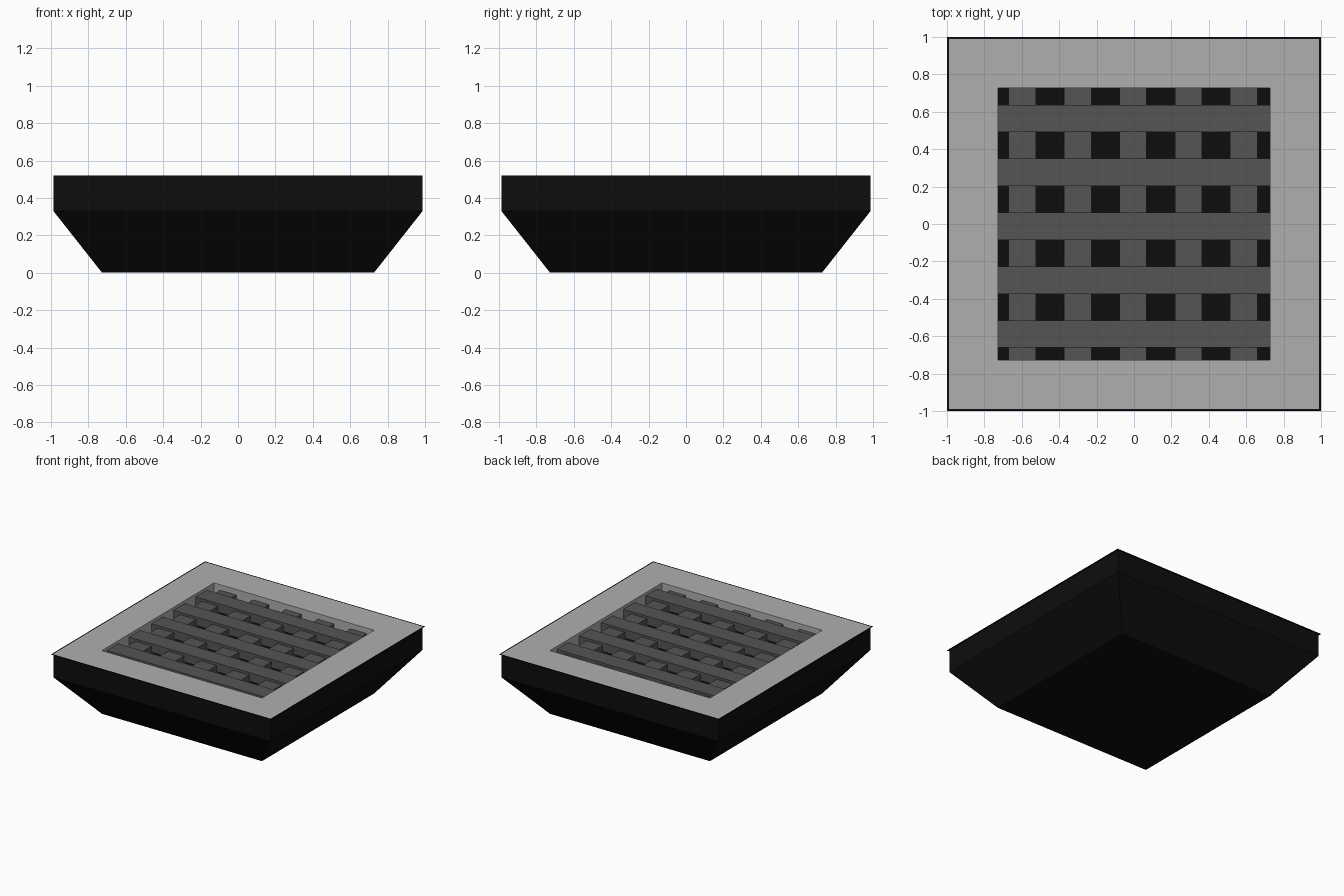
import bpy

if "Cube" in bpy.data.objects:
    bpy.data.objects.remove(bpy.data.objects["Cube"])


def material(name, value):
    mat = bpy.data.materials.new(name)
    mat.diffuse_color = (value, value, value, 1)
    mat.use_nodes = True
    mat.node_tree.nodes["Principled BSDF"].inputs["Base Color"].default_value = mat.diffuse_color
    return mat


BLACK = material("black", 0.004)
DARK = material("dark_grey", 0.09)
LIGHT = material("light_grey", 0.43)


def add_object(name, verts, faces, mat):
    mesh = bpy.data.meshes.new(name)
    mesh.from_pydata(verts, [], faces)
    mesh.materials.append(mat)
    obj = bpy.data.objects.new(name, mesh)
    bpy.context.collection.objects.link(obj)
    return obj


def square_loft(name, profile, mat, cap_first=False, cap_last=False):
    """Skin square rings given as (half width, height)."""
    verts = [(sx * r, sy * r, z) for r, z in profile
             for sx, sy in ((-1, -1), (1, -1), (1, 1), (-1, 1))]
    faces = []
    for k in range(len(profile) - 1):
        a, b = 4 * k, 4 * k + 4
        for i in range(4):
            j = (i + 1) % 4
            faces.append((a + i, a + j, b + j, b + i))
    if cap_first:
        faces.append((3, 2, 1, 0))
    if cap_last:
        n = 4 * (len(profile) - 1)
        faces.append((n, n + 1, n + 2, n + 3))
    return add_object(name, verts, faces, mat)


def bar(name, x0, x1, y0, y1, z0, z1):
    verts = [(x, y, z) for z in (z0, z1)
             for x, y in ((x0, y0), (x1, y0), (x1, y1), (x0, y1))]
    faces = [(3, 2, 1, 0), (4, 5, 6, 7), (0, 1, 5, 4),
             (1, 2, 6, 5), (2, 3, 7, 6), (3, 0, 4, 7)]
    return add_object(name, verts, faces, DARK)


TOP = 0.52
INNER = 0.728
FLOOR = 0.37

# Tapered black tub with a paper-thin overhanging lip
square_loft("tub", [(0.727, 0), (0.987, 0.33), (0.987, TOP - 0.001),
                    (1.0, TOP - 0.001), (1.0, TOP), (0.99, TOP)],
            BLACK, cap_first=True)

# Light top frame and the walls of its opening
square_loft("top_frame", [(0.99, TOP), (INNER, TOP), (INNER, FLOOR)], LIGHT)

# Black floor under the grate
square_loft("floor", [(INNER, FLOOR)], BLACK, cap_last=True)

# Grate: upper bars run across, lower bars run front to back
HALF = 0.073
for i in range(5):
    y = -0.588 + 0.288 * i
    bar(f"cross_bar_{i + 1}", -INNER, INNER, y - HALF, y + HALF, 0.425, 0.495)
    x = -0.597 + 0.296 * i
    bar(f"long_bar_{i + 1}", x - HALF, x + HALF, -INNER, INNER, 0.405, 0.475)
